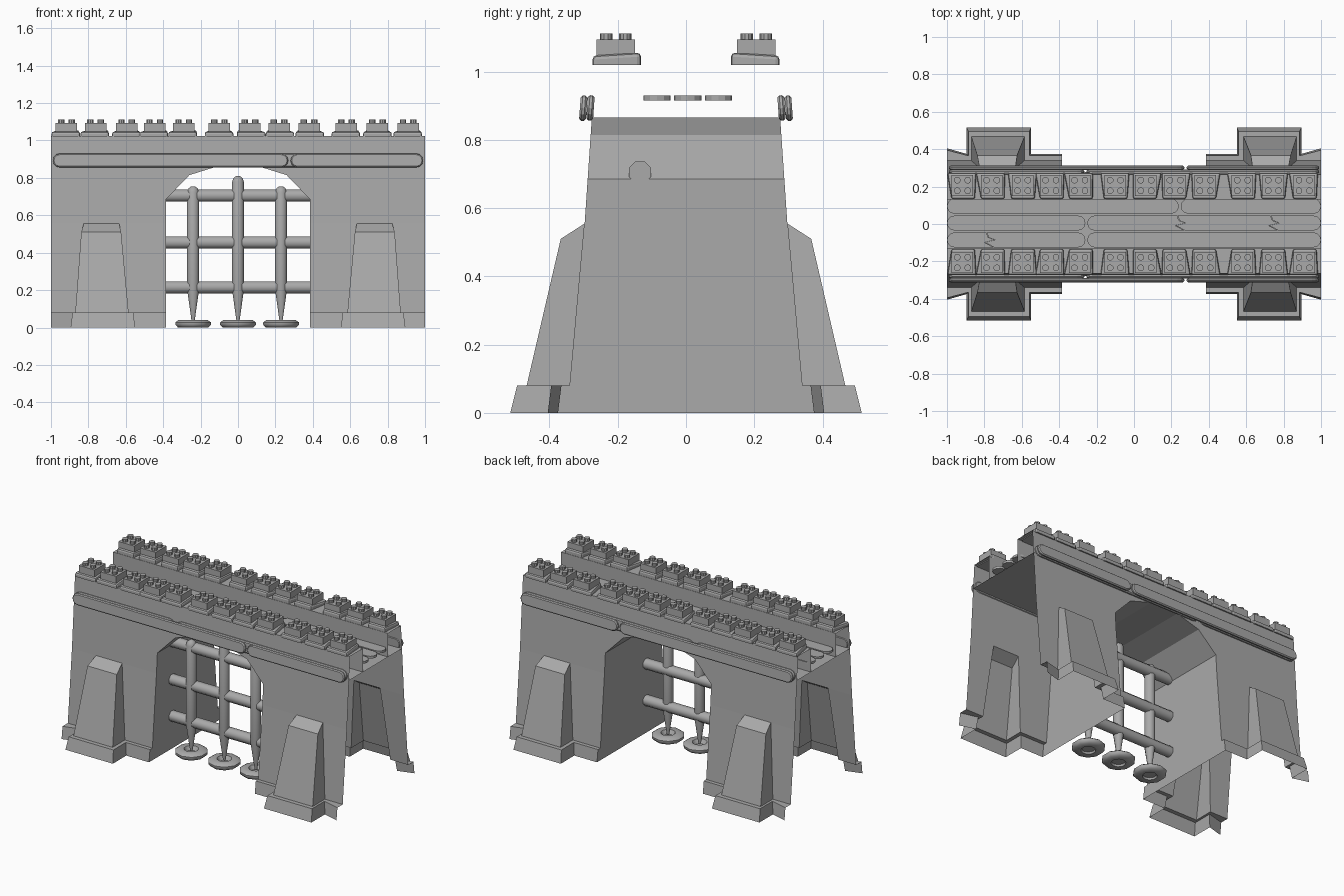
import bpy, bmesh, math, random
from mathutils import Matrix, Vector

random.seed(4)
if "Cube" in bpy.data.objects:
    bpy.data.objects.remove(bpy.data.objects["Cube"])

stone = bpy.data.materials.new("stone_grey")
stone.use_nodes = True
grey = (0.4, 0.4, 0.4, 1)
stone.diffuse_color = grey
stone.node_tree.nodes["Principled BSDF"].inputs["Base Color"].default_value = grey


def finish(name, bm, mirror="", smooth=False):
    mesh = bpy.data.meshes.new(name)
    bm.to_mesh(mesh)
    bm.free()
    mesh.materials.append(stone)
    ob = bpy.data.objects.new(name, mesh)
    bpy.context.collection.objects.link(ob)
    if mirror:
        m = ob.modifiers.new("Mirror", "MIRROR")
        m.use_axis = [a in mirror for a in "xyz"]
    if smooth:
        bpy.ops.object.select_all(action="DESELECT")
        ob.select_set(True)
        bpy.context.view_layer.objects.active = ob
        bpy.ops.object.shade_smooth_by_angle(angle=math.radians(50))
    return ob


def sheet(name, polys, facing, mirror="xy"):
    """Open surface from polygons, turned towards a direction."""
    bm = bmesh.new()
    for p in polys:
        bm.faces.new([bm.verts.new(v) for v in p])
    bmesh.ops.remove_doubles(bm, verts=bm.verts, dist=0.0005)
    bmesh.ops.recalc_face_normals(bm, faces=bm.faces)
    total = sum((f.normal * f.calc_area() for f in bm.faces), Vector())
    if total.dot(Vector(facing)) < 0:
        bmesh.ops.reverse_faces(bm, faces=bm.faces)
    return finish(name, bm, mirror)


def loft(rows):
    return [(a[i], a[i + 1], b[i + 1], b[i])
            for a, b in zip(rows, rows[1:]) for i in range(len(a) - 1)]


def lathe(name, profile, sides, at, turn=Matrix()):
    """Revolve (radius, z) points around z."""
    bm = bmesh.new()
    rings = [[bm.verts.new((r * math.cos(2 * math.pi * (i + .5) / sides),
                            r * math.sin(2 * math.pi * (i + .5) / sides), z))
              for i in range(sides)] for r, z in profile]
    for a, b in zip(rings, rings[1:]):
        for i in range(sides):
            j = (i + 1) % sides
            bm.faces.new((a[i], a[j], b[j], b[i]))
    bm.faces.new(rings[0][::-1])
    bm.faces.new(rings[-1])
    bmesh.ops.transform(bm, matrix=Matrix.Translation(at) @ turn, verts=bm.verts)
    return finish(name, bm, smooth=True)


def board_outline(x0, x1, h, crack0=False, crack1=False):
    """Long board with rounded ends, or cracked ends where broken."""
    zig = [(.02, -h), (-.03, -h / 3), (.025, 0), (-.01, h / 3), (-.02, h)]
    arc = [math.radians(a) for a in range(-90, 91, 30)]
    right = ([(x1 + x, y) for x, y in zig] if crack1 else
             [(x1 - h + h * math.cos(a), h * math.sin(a)) for a in arc])
    left = ([(x0 + x, y) for x, y in zig] if crack0 else
            [(x0 + h - h * math.cos(a), h * math.sin(a)) for a in arc])
    return right + left[::-1]


def plate(name, outline, thick, matrix, mirror="", bevel=0):
    bm = bmesh.new()
    low = bm.faces.new([bm.verts.new((x, y, 0)) for x, y in outline])
    ext = bmesh.ops.extrude_face_region(bm, geom=[low], use_keep_orig=True)
    top = [v for v in ext["geom"] if isinstance(v, bmesh.types.BMVert)]
    bmesh.ops.translate(bm, vec=(0, 0, thick), verts=top)
    bmesh.ops.recalc_face_normals(bm, faces=bm.faces)
    bmesh.ops.transform(bm, matrix=matrix, verts=bm.verts)
    ob = finish(name, bm, mirror)
    if bevel:
        b = ob.modifiers.new("Bevel", "BEVEL")
        b.width, b.segments, b.angle_limit = bevel, 1, math.radians(50)
    return ob


# Leaning wall: depth at each height
STEP, KNEE, TOP, FLOOR, HALF = .08, .555, 1.025, .87, .385


def depth(z):
    if z < KNEE:
        return .34 - .043 * (z - STEP) / (KNEE - STEP)
    return .297 - .032 * (z - KNEE) / (TOP - KNEE)


def on_wall(pts):
    return [(x, -depth(z), z) for x, z in pts]


arch = [(HALF, .685), (.26, .815), (.1, .865), (0, .865)]
hole = [(.585, STEP), (.635, KNEE), (.825, KNEE), (.87, STEP)]
sheet("gate_walls", [
    on_wall([(HALF, STEP), hole[0], hole[1], (HALF, KNEE)]),
    on_wall([hole[3], (1, STEP), (1, KNEE), hole[2]]),
    on_wall([(HALF, KNEE), hole[1], hole[2], (1, KNEE), (1, TOP), (0, TOP)]
            + arch[::-1])], (0, -1, 0))

# Parapet top and inner face, walkway floor
sheet("parapets", loft([[(0, -.265, TOP), (0, -.13, TOP), (0, -.13, FLOOR)],
                        [(1, -.265, TOP), (1, -.13, TOP), (1, -.13, FLOOR)]]),
      (0, 1, 1))
sheet("walkway_floor", [[(-1, -.276, FLOOR), (1, -.276, FLOOR),
                         (1, .276, FLOOR), (-1, .276, FLOOR)]], (0, 0, 1), "")

# Passage through the gate
side = [(.375, 0), (.365, STEP), (.34, STEP), (depth(KNEE), KNEE), (depth(.685), .685)]
passage = [[(HALF, -y, z) for y, z in side] + [(HALF, y, z) for y, z in side[::-1]]]
passage += loft([[(x, -depth(z), z) for x, z in arch], [(x, depth(z), z) for x, z in arch]])
sheet("passage_lining", passage, (-1, 0, 0), "x")

# Plinth wrapped around each wall foot
foot = [(HALF, .375), (.55, .375), (.55, .515), (.895, .515), (.895, .375), (1, .405)]
lip = [(HALF, .365), (.56, .365), (.56, .495), (.885, .495), (.885, .365), (1, .395)]
ledge = [(HALF, .34), (.585, .34), (.585, .467), (.87, .467), (.87, .34), (1, .34)]
sheet("plinths", loft([[(x, -y, z) for x, y in row]
                       for row, z in ((foot, 0), (lip, STEP), (ledge, STEP))]), (0, -1, 1))

# Tapered buttresses with a sloping cap
wall_edge = on_wall(hole)
low = [(.585, -.467, STEP), (.87, -.467, STEP)]
high = [(.625, -.367, .51), (.838, -.367, .51)]
sheet("buttresses", [
    [low[0], low[1], high[1], high[0]],
    [high[0], high[1], wall_edge[2], wall_edge[1]],
    [low[0], high[0], wall_edge[1], wall_edge[0]],
    [low[1], high[1], wall_edge[2], wall_edge[3]]], (0, -1, 0))

# Two layers of rounded trim boards on each wall
for layer, y, z, joint in (("inner", -.27, .893, -.26), ("outer", -.291, .892, .275)):
    lean = Matrix.Translation((0, y, z)) @ Matrix.Rotation(math.radians(86), 4, "X")
    for end, x0, x1 in (("right", -.99, joint - .006), ("left", joint + .006, .99)):
        plate(f"{layer}_trim_{end}", board_outline(x0, x1, .037), .02, lean, "y", .006)

# Walkway planks, some cracked across
planks = [(.095, -1, .24, 0, 0), (.095, .25, 1, 0, 0),
          (.005, -1, -.26, 0, 0), (.005, -.25, .25, 0, 1),
          (.005, .253, .75, 1, 1), (.005, .753, 1, 1, 0),
          (-.085, -1, -.77, 0, 1), (-.085, -.767, -.26, 1, 0), (-.085, -.25, 1, 0, 0)]
for n, (y, x0, x1, c0, c1) in enumerate(planks):
    plate(f"plank_{n + 1}", board_outline(x0, x1, .04, c0, c1), .015,
          Matrix.Translation((0, y, .915)))

# Merlons: worn slab, block and four studs
spots = [-.917, -.761, -.595, -.445, -.29, -.1, .064, .22, .38, .58, .745, .91]
for n, x in enumerate(spots):
    bm = bmesh.new()
    slab = bmesh.ops.create_cube(bm, size=1)["verts"]
    skew = random.uniform(-.008, .008)
    for v in slab:
        outer, upper = v.co.y < 0, v.co.z > 0
        v.co = (v.co.x * (.155 if outer else .125) + skew * (1 if outer else -1),
                -.203 + v.co.y * .142,
                TOP - .005 + upper * (.027 if outer else .036))
    rim = [e for e in bm.edges if all(v.co.z > TOP for v in e.verts)]
    rim += [e for e in bm.edges if abs(e.verts[0].co.z - e.verts[1].co.z) > .02]
    bmesh.ops.bevel(bm, geom=rim, offset=.012, segments=2, affect="EDGES", profile=.5)
    bmesh.ops.create_cube(bm, size=1, matrix=Matrix.Translation((0, -.206, 1.068))
                          @ Matrix.Diagonal((.115, .112, .052, 1)))
    for sx in (-1, 1):
        for sy in (-1, 1):
            bmesh.ops.create_cone(bm, cap_ends=True, segments=10, radius1=.018,
                                  radius2=.018, depth=.03, matrix=Matrix.Translation(
                                      (sx * .028, -.206 + sy * .028, 1.097)))
    bmesh.ops.translate(bm, vec=(x, 0, 0), verts=bm.verts)
    finish(f"merlon_pair_{n + 1}", bm, "y")

# Portcullis: cross bars, pointed uprights and ground sockets
across = Matrix.Rotation(math.pi / 2, 4, "Y")
for n, z in enumerate((.215, .455, .705)):
    lathe(f"cross_bar_{n + 1}", [(.035, -HALF), (.035, HALF)], 8, (0, -.135, z), across)
for n, (x, top) in enumerate(((-.24, .755), (0, .81), (.23, .755))):
    lathe(f"upright_{n + 1}", [(.008, .03), (.033, .2), (.033, top - .03),
                               (.025, top - .01), (.01, top)], 10, (x, -.142, 0))
    lathe(f"socket_{n + 1}", [(.04, .012), (.045, 0), (.085, 0), (.1, .015), (.1, .028),
                              (.082, .04), (.045, .04), (.03, .015)], 10, (x, -.142, 0))
